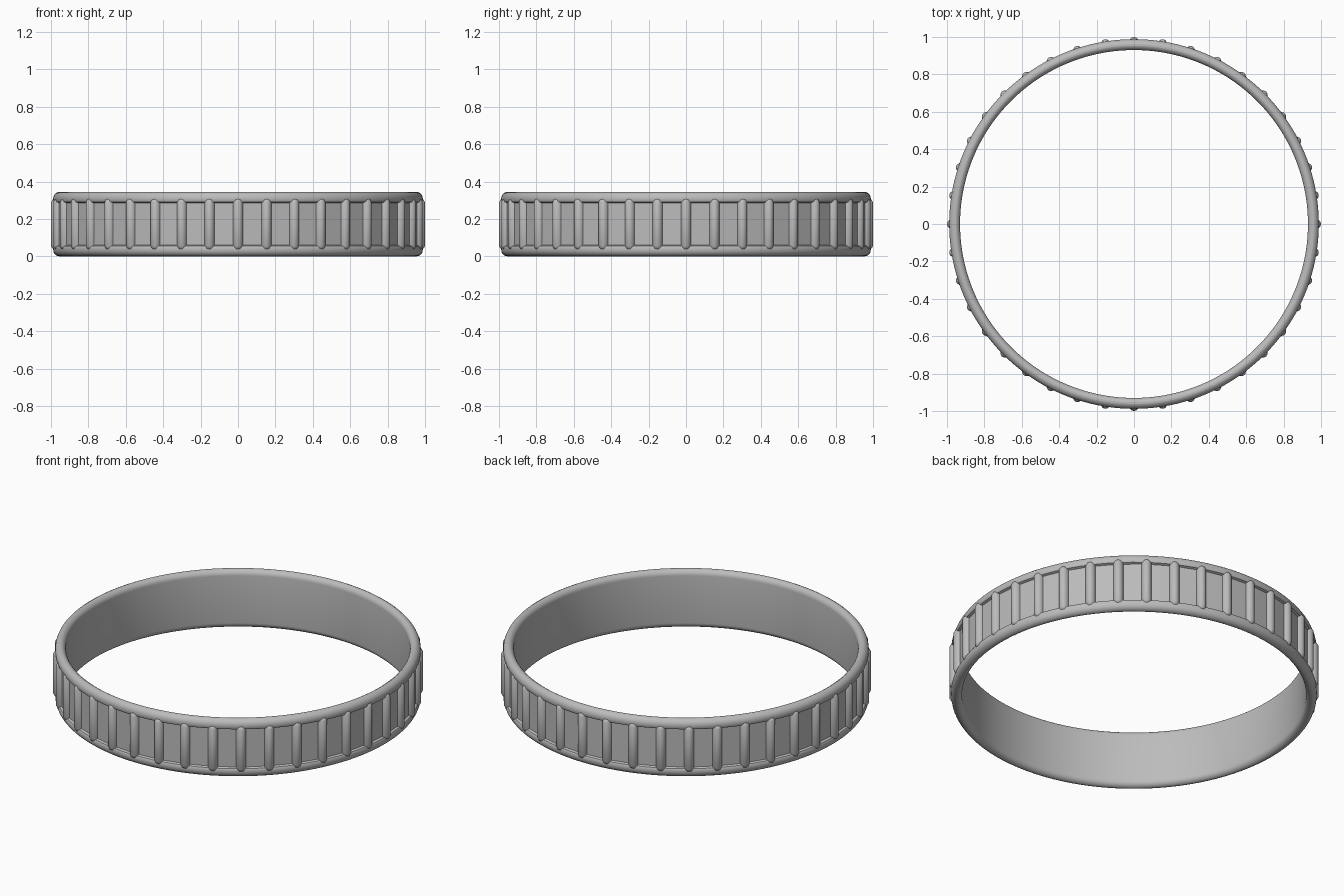
import bpy, bmesh, math
from mathutils import Matrix, Vector

cube = bpy.data.objects.get("Cube")
if cube:
    bpy.data.objects.remove(cube)

BARS = 40
STEP = 2 * math.pi / BARS
HEIGHT = 0.345

grey = bpy.data.materials.new("plain grey")
grey.use_nodes = True
colour = (0.5, 0.5, 0.5, 1)
grey.diffuse_color = colour
grey.node_tree.nodes["Principled BSDF"].inputs["Base Color"].default_value = colour


def finish(name, bm, angle):
    bmesh.ops.recalc_face_normals(bm, faces=bm.faces)
    mesh = bpy.data.meshes.new(name)
    bm.to_mesh(mesh)
    bm.free()
    mesh.materials.append(grey)
    obj = bpy.data.objects.new(name, mesh)
    bpy.context.collection.objects.link(obj)
    bpy.ops.object.select_all(action='DESELECT')
    obj.select_set(True)
    bpy.context.view_layer.objects.active = obj
    bpy.ops.object.shade_smooth_by_angle(angle=math.radians(angle))


def arc(r, z, radius, start, end, n=6):
    """Points of a rounded corner, angles in degrees."""
    return [(r + radius * math.cos(math.radians(start + (end - start) * i / n)),
             z + radius * math.sin(math.radians(start + (end - start) * i / n)))
            for i in range(n + 1)]


# Band: rounded rims above and below a recessed outer wall
lower = (arc(0.962, 0.032, 0.032, 180, 270)
         + arc(0.953, 0.035, 0.035, 270, 360)
         + [(0.988, 0.048), (0.984, 0.055), (0.971, 0.06)])
profile = lower + [(r, HEIGHT - z) for r, z in reversed(lower)]
groove = {len(lower) - 1, len(lower)}

bm = bmesh.new()
SEG = BARS * 4
rings = []
for s in range(SEG):
    a = 2 * math.pi * s / SEG
    # Flat panels: corners of the recess lie on the bars
    off = (a + STEP / 2) % STEP - STEP / 2
    flat = 1 / math.cos(STEP / 2 - abs(off))
    ring = []
    for i, (r, z) in enumerate(profile):
        k = r * flat if i in groove else r
        ring.append(bm.verts.new((k * math.cos(a), k * math.sin(a), z)))
    rings.append(ring)
n = len(profile)
for s in range(SEG):
    p, q = rings[s], rings[(s + 1) % SEG]
    for i in range(n):
        j = (i + 1) % n
        bm.faces.new((p[i], q[i], q[j], p[j]))
finish("band", bm, 35)

# Grip bars: upright half-round ribs with sloping ends
bm = bmesh.new()
half = [(0.028 * math.cos(math.pi * i / 8), math.sin(math.pi * i / 8))
        for i in range(9)]
levels = [(0.03, 0.975, 0.7), (0.042, 0.992, 0.85), (0.056, 1.0, 1),
          (HEIGHT - 0.056, 1.0, 1), (HEIGHT - 0.042, 0.992, 0.85),
          (HEIGHT - 0.03, 0.975, 0.7)]
for b in range(BARS):
    turn = Matrix.Rotation(b * STEP, 3, 'Z')
    loops = []
    for z, top, width in levels:
        loops.append([bm.verts.new(turn @ Vector((0.965 + (top - 0.965) * h, w * width, z)))
                      for w, h in half])
    for p, q in zip(loops, loops[1:]):
        for i in range(len(half)):
            j = (i + 1) % len(half)
            bm.faces.new((p[i], p[j], q[j], q[i]))
    bm.faces.new(loops[0])
    bm.faces.new(loops[-1])
finish("grip_bars", bm, 40)
